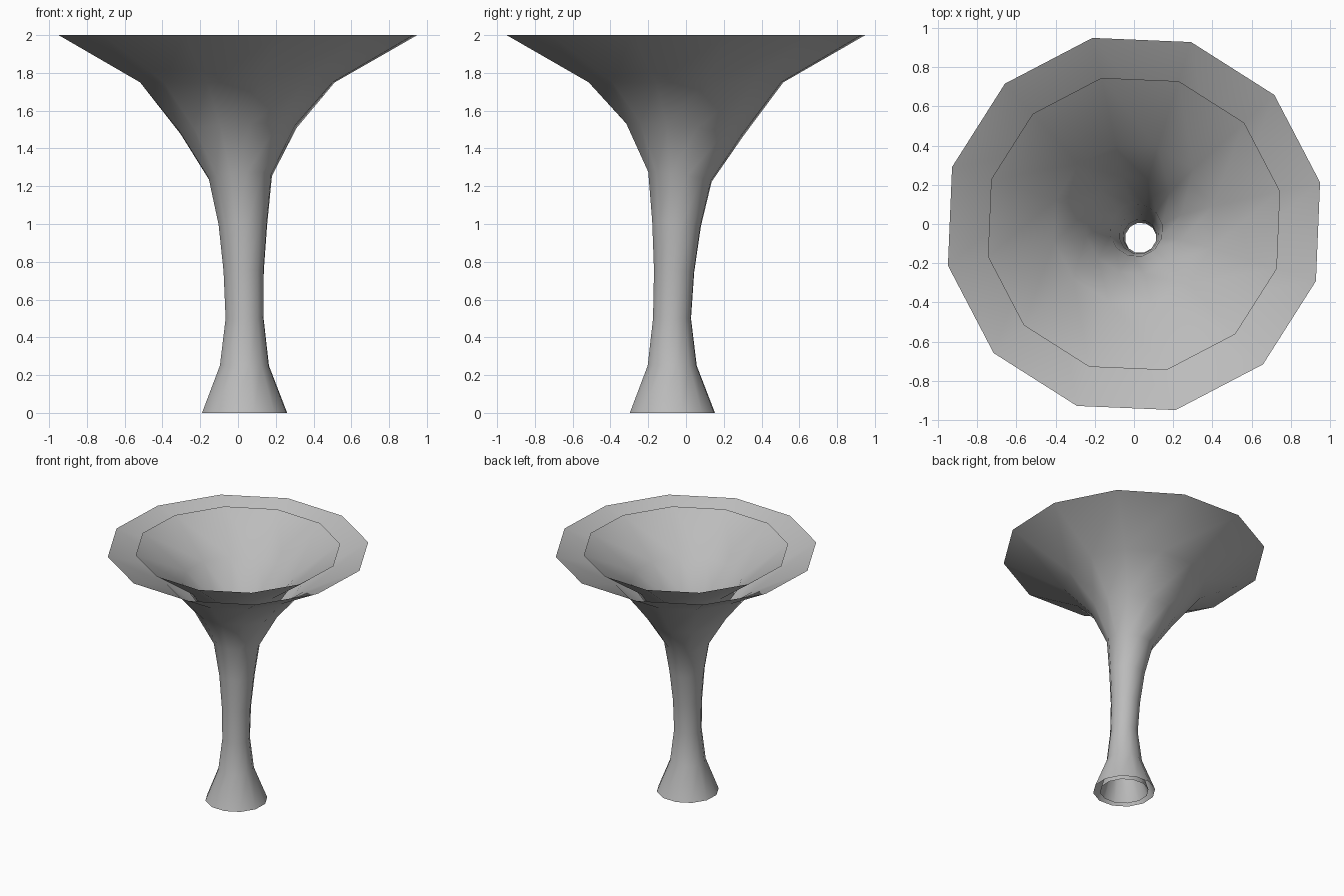
import bpy
import bmesh
from math import sin, cos, radians

cube = bpy.data.objects.get("Cube")
if cube:
    bpy.data.objects.remove(cube)

SIDES = 12
PHASE = radians(12.6)

# Funnel rings: centre x, centre y, height, radius, slope along x, slope along y
RINGS = [
    (0.035, -0.072, 0.00, 0.231, 0, 0),
    (0.034, -0.073, 0.25, 0.133, 0, 0),
    (0.035, -0.074, 0.50, 0.103, 0, 0),
    (0.030, -0.063, 0.75, 0.109, 0.02, -0.04),
    (0.026, -0.050, 1.00, 0.132, 0.04, -0.09),
    (0.012, -0.032, 1.25, 0.172, 0.06, -0.14),
    (0.000, -0.007, 1.50, 0.318, 0.05, -0.10),
    (-0.003, 0.000, 1.75, 0.528, 0, 0),
    (0.000, 0.000, 2.00, 0.973, 0, 0),
]

grey = bpy.data.materials.new("mid grey")
grey.use_nodes = True
colour = (0.5, 0.5, 0.5, 1)
grey.diffuse_color = colour
grey.node_tree.nodes["Principled BSDF"].inputs["Base Color"].default_value = colour


def funnel_shell(name, scale, inward):
    """Open twelve-sided tube lofted through the rings."""
    bm = bmesh.new()
    loops = []
    for cx, cy, z, radius, slope_x, slope_y in RINGS:
        loop = []
        for i in range(SIDES):
            a = PHASE + radians(360 / SIDES) * i
            dx, dy = radius * scale * cos(a), radius * scale * sin(a)
            loop.append(bm.verts.new((cx + dx, cy + dy, z + slope_x * dx + slope_y * dy)))
        loops.append(loop)
    for low, high in zip(loops, loops[1:]):
        for i in range(SIDES):
            j = (i + 1) % SIDES
            face = bm.faces.new((low[i], low[j], high[j], high[i]))
            face.smooth = True
            if inward:
                face.normal_flip()
    mesh = bpy.data.meshes.new(name)
    bm.to_mesh(mesh)
    bm.free()
    mesh.materials.append(grey)
    obj = bpy.data.objects.new(name, mesh)
    bpy.context.collection.objects.link(obj)
    return obj


# Two nested shells, open at both ends
funnel_shell("outer_funnel", 1.0, False)
funnel_shell("inner_funnel", 0.785, True)
